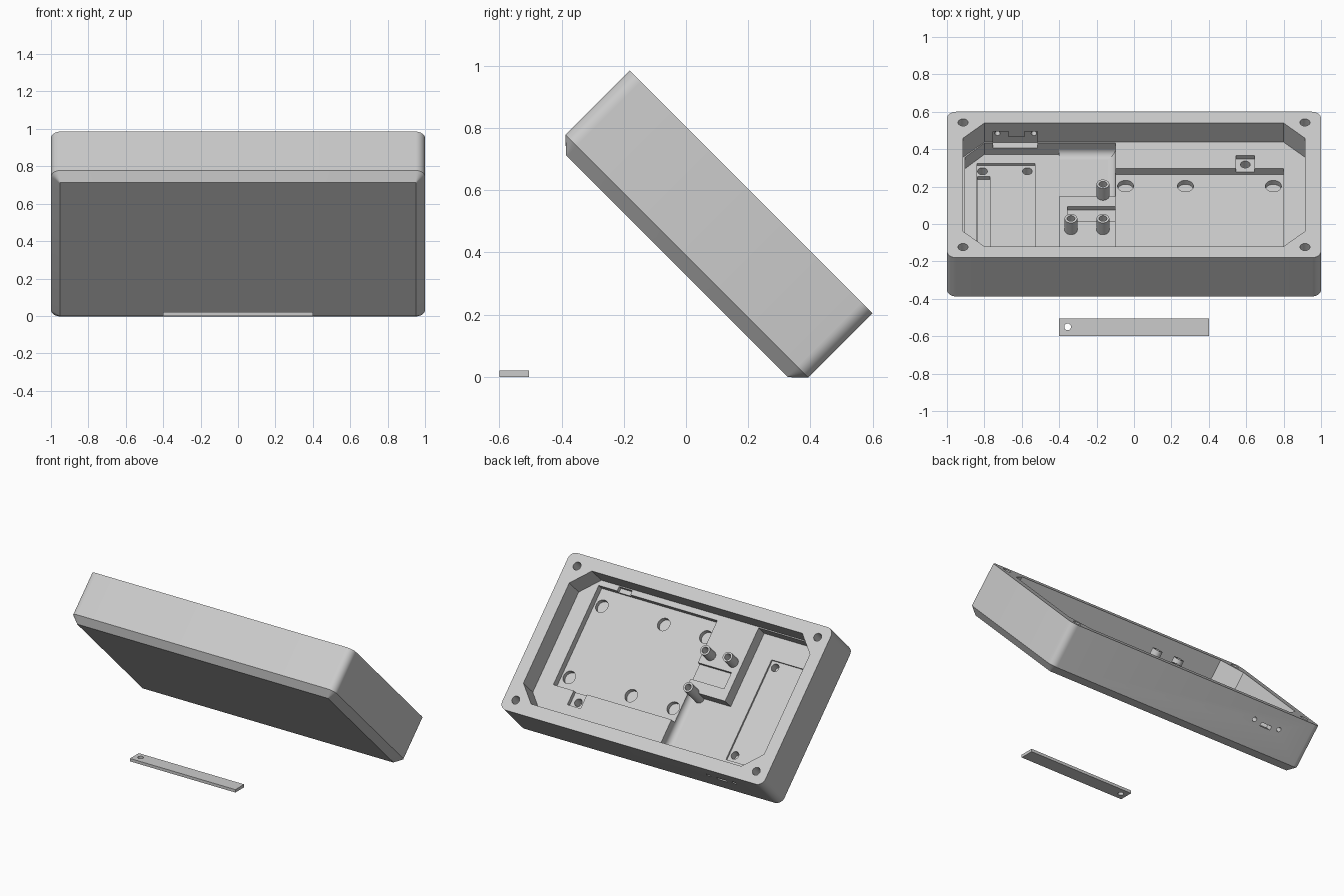
import bpy, bmesh, math
from mathutils import Matrix

if "Cube" in bpy.data.objects:
    bpy.data.objects.remove(bpy.data.objects["Cube"])

grey = bpy.data.materials.new("light_grey")
grey.diffuse_color = (0.6, 0.6, 0.6, 1)
grey.use_nodes = True
grey.node_tree.nodes["Principled BSDF"].inputs["Base Color"].default_value = grey.diffuse_color

# Tilted frame of the case: local z = 0 is the open rim, depth goes down
TILT = Matrix.Translation((0, 0.21, 0.595)) @ Matrix.Rotation(math.radians(-45), 4, 'X')
# Turns a prism so that it runs through the upper long wall
SIDE = Matrix.Rotation(math.radians(90), 4, 'X')


def loft(name, rings, mat=Matrix()):
    """Solid from matching rings of 3D points, listed from bottom to top."""
    bm = bmesh.new()
    loops = [[bm.verts.new(p) for p in ring] for ring in rings]
    n = len(loops[0])
    for a, b in zip(loops, loops[1:]):
        for i in range(n):
            j = (i + 1) % n
            bm.faces.new((a[i], a[j], b[j], b[i]))
    bm.faces.new(loops[0][::-1])
    bm.faces.new(loops[-1])
    bmesh.ops.recalc_face_normals(bm, faces=bm.faces)
    bm.transform(mat)
    me = bpy.data.meshes.new(name)
    bm.to_mesh(me)
    bm.free()
    me.materials.append(grey)
    ob = bpy.data.objects.new(name, me)
    bpy.context.collection.objects.link(ob)
    return ob


def prism(name, pts, z0, z1, mat=Matrix()):
    return loft(name, [[(x, y, z) for x, y in pts] for z in (z0, z1)], mat)


def rect(x0, x1, y0, y1):
    return [(x0, y0), (x1, y0), (x1, y1), (x0, y1)]


def circle(x, y, r, n=24):
    return [(x + r * math.cos(2 * math.pi * i / n), y + r * math.sin(2 * math.pi * i / n))
            for i in range(n)]


def rounded(hx, hy, r, n=8):
    pts = []
    for k, (sx, sy) in enumerate([(1, 1), (-1, 1), (-1, -1), (1, -1)]):
        for i in range(n + 1):
            a = math.pi / 2 * (k + i / n)
            pts.append((sx * (hx - r) + r * math.cos(a), sy * (hy - r) + r * math.sin(a)))
    return pts


def cut(target, cutter):
    bpy.context.view_layer.objects.active = target
    m = target.modifiers.new("cut", 'BOOLEAN')
    m.operation, m.solver, m.object = 'DIFFERENCE', 'EXACT', cutter
    bpy.ops.object.modifier_apply(modifier=m.name)
    bpy.data.objects.remove(cutter)


def pocket(pts, top, bottom):
    """Cut a recess in the case between two depths below the rim."""
    cut(case, prism("cutter", pts, -bottom, -top))


def finish(ob, tilt=True):
    if tilt:
        ob.matrix_world = TILT
    bpy.ops.object.select_all(action='DESELECT')
    ob.select_set(True)
    bpy.context.view_layer.objects.active = ob
    bpy.ops.object.shade_smooth_by_angle(angle=math.radians(30))


# Outer shell with rounded corners and a chamfered back
wall, back = rounded(1, 0.552, 0.05), rounded(0.953, 0.505, 0.004)
case = loft("case", [[(x, y, -0.338) for x, y in back],
                     [(x, y, -0.293) for x, y in wall],
                     [(x, y, 0) for x, y in wall]])

# Main eight-sided opening
X, Y, C = 0.914, 0.467, 0.115
pocket([(X, Y - C), (X - C, Y), (C - X, Y), (-X, Y - C),
        (-X, C - Y), (C - X, -Y), (X - C, -Y), (X, C - Y)], -0.05, 0.144)

# Deep compartment on the left, reaching into the middle
pocket([(-0.904, -0.35), (-0.8, -0.46), (-0.4, -0.46), (-0.4, 0.055),
        (-0.098, 0.055), (-0.098, 0.46), (-0.8, 0.46), (-0.904, 0.35)], 0.1, 0.23)

# Circuit board pocket, cable groove and clip tabs
pocket(rect(-0.1, 0.8, -0.43, 0.267), 0.11, 0.19)
pocket(rect(-0.355, -0.09, -0.134, -0.02), 0.12, 0.17)
pocket(rect(0.545, 0.645, 0.25, 0.365), 0.12, 0.172)
pocket(rect(0.56, 0.66, -0.46, -0.42), 0.12, 0.172)
pocket(circle(0.595, 0.325, 0.026), 0.15, 0.24)

# Round recesses in the board pocket
for x in (-0.045, 0.275, 0.745):
    for y in (-0.32, 0.18):
        pocket(circle(x, y, 0.043), 0.16, 0.22)

# Shallow tray with a slot and screw holes
pocket(rect(-0.84, -0.53, -0.31, 0.39), 0.2, 0.243)
pocket(rect(-0.838, -0.77, -0.23, 0.305), 0.21, 0.265)
for x in (-0.81, -0.57):
    for y in (-0.27, 0.345):
        pocket(circle(x, y, 0.026), 0.22, 0.3)

# Lid screw holes in the rim corners
for x in (-0.914, 0.914):
    for y in (-0.471, 0.471):
        pocket(circle(x, y, 0.027), -0.05, 0.15)

# Connector recess and the openings through the wall
recess = [(-0.755, -0.183), (-0.515, -0.183), (-0.515, -0.063), (-0.585, -0.063),
          (-0.585, -0.105), (-0.67, -0.105), (-0.67, -0.063), (-0.755, -0.063)]
cut(case, prism("cutter", recess, -0.503, -0.40, SIDE))
cut(case, prism("cutter", rect(-0.672, -0.592, -0.14, -0.115), -0.6, -0.47, SIDE))
for x in (-0.73, -0.535):
    cut(case, prism("cutter", circle(x, -0.115, 0.015, 16), -0.6, -0.47, SIDE))
finish(case)

# Concave fillets along the two walls of the middle compartment
R = 0.04
arc = [(R - R * math.sin(a), R - R * math.cos(a))
       for a in (math.pi / 2 * i / 8 for i in range(9))]
profile = [(-0.002, -0.002)] + arc[::-1]
loops = [[(x, 0.46 - p, -0.23 + q) for p, q in profile] for x in (-0.4, -0.098)]
finish(loft("upper_fillet", loops))
loops = [[(-0.098 - p, y, -0.23 + q) for p, q in profile] for y in (0.055, 0.46)]
finish(loft("side_fillet", loops))

# Hollow screw posts
for x, y, foot in ((-0.337, -0.2, 0.15), (-0.166, -0.2, 0.15), (-0.166, 0.06, 0.232)):
    post = prism("screw_post", circle(x, y, 0.034), -foot, -0.055)
    cut(post, prism("cutter", circle(x, y, 0.021), -0.135, 0))
    finish(post)

# Loose flat strip with a hole
strip = prism("strip", rect(-0.4, 0.4, -0.6, -0.505), 0, 0.02)
cut(strip, prism("cutter", circle(-0.355, -0.55, 0.018), -0.05, 0.05))
finish(strip, tilt=False)
